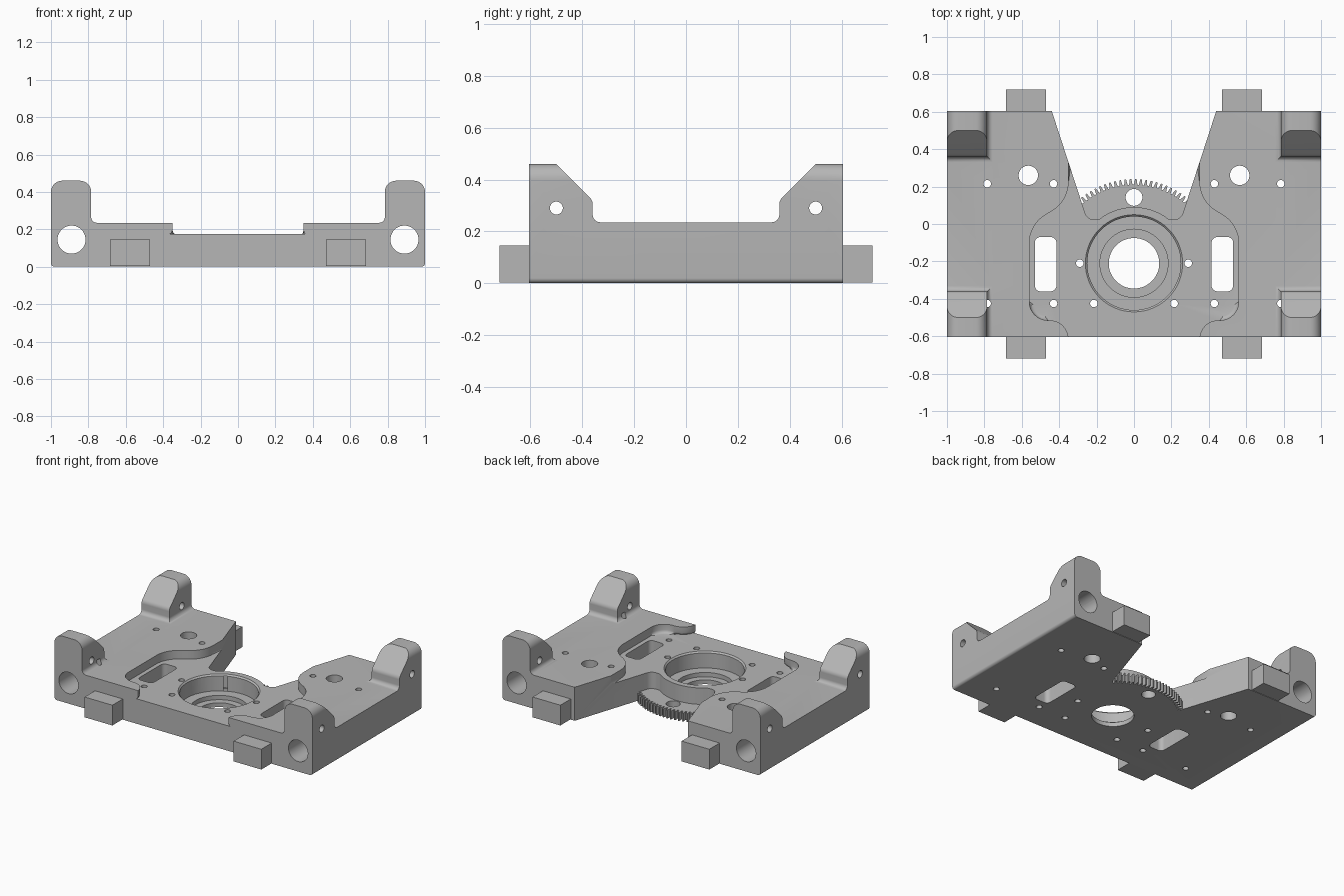
import bpy, bmesh, math
from mathutils import Vector, Matrix

if "Cube" in bpy.data.objects:
    bpy.data.objects.remove(bpy.data.objects["Cube"], do_unlink=True)

metal = bpy.data.materials.new("grey_metal")
metal.use_nodes = True
metal.diffuse_color = (0.47, 0.47, 0.47, 1)
metal.node_tree.nodes["Principled BSDF"].inputs["Base Color"].default_value = metal.diffuse_color

CENTRE_Y = -0.21      # axis of bore and gear
PLATE_TOP = 0.235
POCKET_TOP = 0.175


def rounded(points, steps=8):
    """Outline from (a, b, radius) corners, each filleted by its radius."""
    out, n = [], len(points)
    for i, (a, b, r) in enumerate(points):
        p = Vector((a, b))
        if r == 0:
            out.append(p)
            continue
        d1 = (Vector(points[i - 1][:2]) - p).normalized()
        d2 = (Vector(points[(i + 1) % n][:2]) - p).normalized()
        half = d1.angle(d2) / 2
        c = p + (d1 + d2).normalized() * r / math.sin(half)
        t = r / math.tan(half)
        v1, v2 = (p + d1 * t - c).normalized(), (p + d2 * t - c).normalized()
        out += [c + v1.slerp(v2, k / steps) * r for k in range(steps + 1)]
    return out


def mirrored(half):
    return rounded(half + [(-a, b, r) for a, b, r in reversed(half)])


def polar(r, degrees):
    t = math.radians(degrees)
    return r * math.cos(t), CENTRE_Y + r * math.sin(t)


def make_object(name, bm):
    bmesh.ops.recalc_face_normals(bm, faces=bm.faces)
    mesh = bpy.data.meshes.new(name)
    bm.to_mesh(mesh)
    bm.free()
    mesh.materials.append(metal)
    ob = bpy.data.objects.new(name, mesh)
    bpy.context.collection.objects.link(ob)
    return ob


def add_prism(bm, outline, lo, hi, axis="z"):
    place = {"z": lambda a, b, h: (a, b, h),
             "y": lambda a, b, h: (a, h, b),
             "x": lambda a, b, h: (h, a, b)}[axis]
    rings = [[bm.verts.new(place(a, b, h)) for a, b in outline] for h in (lo, hi)]
    bm.faces.new(rings[0])
    bm.faces.new(rings[1])
    n = len(outline)
    for i in range(n):
        j = (i + 1) % n
        bm.faces.new((rings[0][i], rings[0][j], rings[1][j], rings[1][i]))


def add_round(bm, centre, r, lo, hi, axis="z", sides=32):
    a, b = centre
    ring = [(a + r * math.cos(math.tau * k / sides), b + r * math.sin(math.tau * k / sides))
            for k in range(sides)]
    add_prism(bm, ring, lo, hi, axis)


def prism(name, outline, lo, hi, axis="z"):
    bm = bmesh.new()
    add_prism(bm, outline, lo, hi, axis)
    return make_object(name, bm)


def cut(target, cutter):
    cutter.hide_render = True
    mod = target.modifiers.new("cut", "BOOLEAN")
    mod.operation, mod.solver, mod.object = "DIFFERENCE", "EXACT", cutter
    bpy.context.view_layer.objects.active = target
    bpy.ops.object.modifier_apply(modifier=mod.name)
    bpy.data.objects.remove(cutter, do_unlink=True)


# Plate and bearing towers: front profile drawn through the depth
plate = prism("carriage_plate", mirrored([
    (1, 0, 0.02), (1, 0.46, 0.06), (0.785, 0.46, 0.06), (0.785, PLATE_TOP, 0.03)]),
    -0.605, 0.605, "y")

# Gap that splits each side wall into a front and a back tower
cut(plate, prism("tower_gap", mirrored([
    (0.36, PLATE_TOP, 0.03), (0.36, 0.32, 0.04), (0.56, 0.52, 0)]), -1.1, 1.1, "x"))

# V notch at the back, with a round nose about the bore
nose = [(*polar(0.3, d), 0) for d in range(88, 51, -4)]
cut(plate, prism("back_notch", mirrored(
    nose + [(0.249, 0.02, 0.05), (0.471, 0.7, 0)]), -0.1, 0.6))

# Shallow central pocket with a filleted floor
bm = bmesh.new()
add_prism(bm, mirrored([
    (0.35, -0.7, 0), (0.35, -0.515, 0.1), (0.56, -0.515, 0.1),
    (0.56, 0.0, 0.18), (0.35, 0.12, 0.18), (0.35, 0.4, 0)]), POCKET_TOP, 0.6)
floor_edges = [e for e in bm.edges if all(v.co.z < POCKET_TOP + 0.001 for v in e.verts)]
bmesh.ops.bevel(bm, geom=floor_edges, offset=0.02, segments=3, profile=0.5, affect="EDGES")
cut(plate, make_object("pocket", bm))

# Stepped bearing bore
for r, low in ((0.25, 0.06), (0.182, 0.03), (0.135, -0.1)):
    bm = bmesh.new()
    add_round(bm, (0, CENTRE_Y), r, low, 0.4, sides=64)
    cut(plate, make_object("bore", bm))
bm = bmesh.new()
bmesh.ops.create_cone(bm, cap_ends=True, segments=64, radius1=0.245, radius2=0.275, depth=0.03,
                      matrix=Matrix.Translation((0, CENTRE_Y, POCKET_TOP)))
cut(plate, make_object("bore_chamfer", bm))

# All the slots and drilled holes
bm = bmesh.new()
for s in (-1, 1):
    slot = [(0.415, -0.36, 0.03), (0.53, -0.36, 0.03), (0.53, -0.07, 0.03), (0.415, -0.07, 0.03)]
    add_prism(bm, rounded([(s * a, b, r) for a, b, r in slot]), -0.1, 0.4)
    for x, y in ((0.29, CENTRE_Y), (0.215, -0.425), (0.43, -0.425),
                 (0.785, -0.425), (0.43, 0.215), (0.785, 0.215)):
        add_round(bm, (s * x, y), 0.02, -0.1, 0.27, sides=20)
    add_round(bm, (s * 0.565, 0.26), 0.052, -0.1, 0.4)
    add_round(bm, (s * 0.89, 0.145), 0.075, -0.8, 0.8, "y", 40)
    add_round(bm, (s * 0.5, 0.29), 0.025, -1.1, 1.1, "x", 24)
cut(plate, make_object("holes", bm))

# Toothed sector between the sides of the notch
pitch = 3.6
teeth = []
for k in range(-14, 14):
    start = 90 + pitch * k
    for r, f in ((0.42, 0.0), (0.42, 0.3), (0.45, 0.5), (0.45, 0.8)):
        teeth.append(polar(r, start + pitch * f))
inner = [polar(0.29, d) for d in range(140, 39, -4)]
gear = prism("gear_sector", teeth + inner, 0, 0.06)
bm = bmesh.new()
add_round(bm, (0, 0.142), 0.045, -0.1, 0.2)
cut(gear, make_object("gear_hole", bm))

# Mounting tabs at the front and back
tabs = []
for side, s in (("left", 1), ("right", -1)):
    for end, e in (("front", -1), ("back", 1)):
        rect = [(s * a, b) for a, b in ((0.47, 0.003), (0.685, 0.003), (0.685, 0.145), (0.47, 0.145))]
        tabs.append(prism(f"{end}_{side}_tab", rect, e * 0.59, e * 0.72, "y"))

# Smooth round walls, keep edges sharp
bpy.ops.object.select_all(action="DESELECT")
for ob in [plate, gear] + tabs:
    ob.select_set(True)
bpy.context.view_layer.objects.active = plate
bpy.ops.object.shade_smooth_by_angle(angle=math.radians(30))
